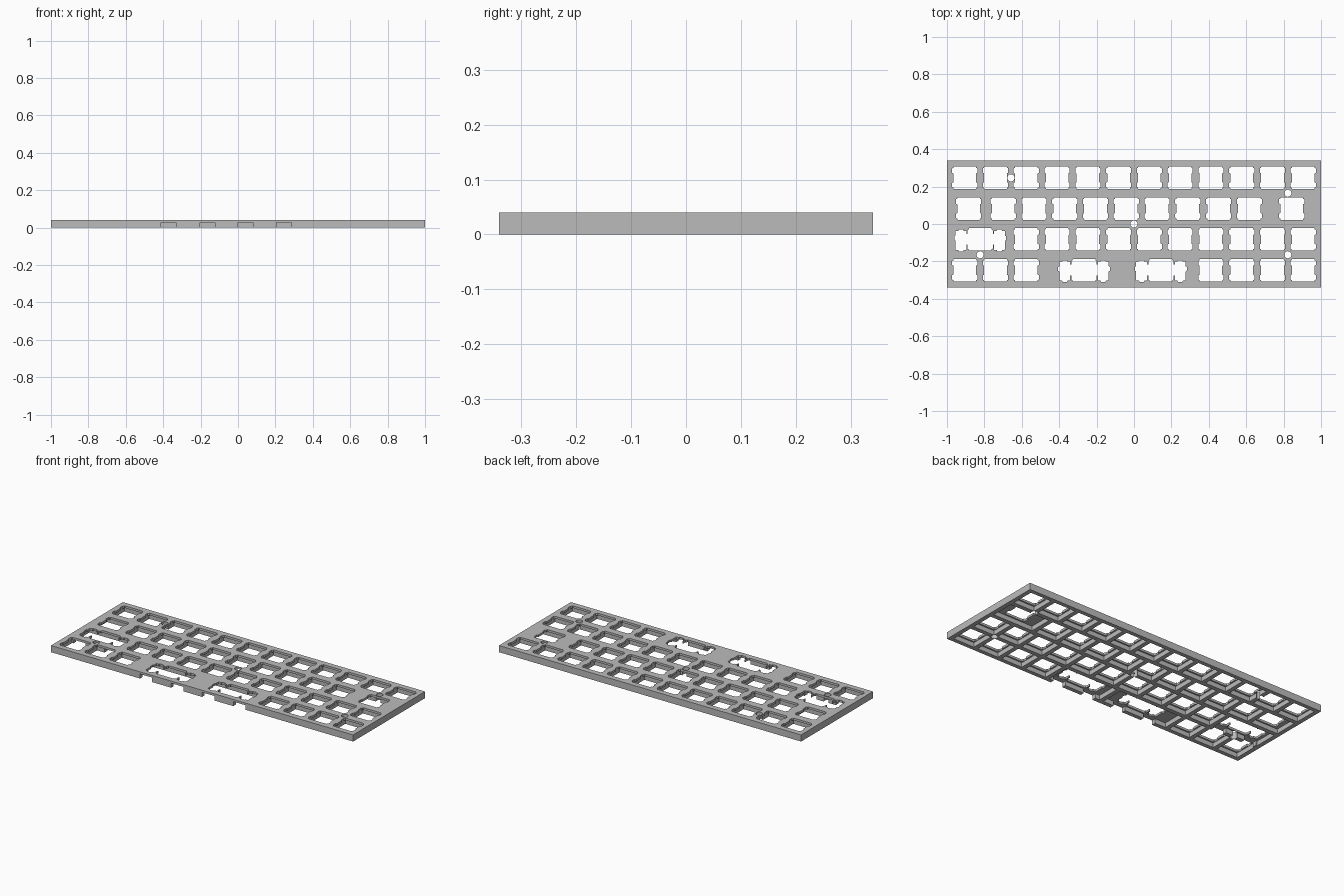
import bpy
import bmesh
import math

cube = bpy.data.objects.get("Cube")
if cube:
    bpy.data.objects.remove(cube, do_unlink=True)

U = 0.1645            # key pitch
MM = U / 19.05        # one millimetre in model units
TOP = 0.04            # full height
FLOOR = 0.027         # underside of the thin sheet
RIB = 3.0 * MM        # rib width between pockets

grey = bpy.data.materials.new("plate grey")
grey.use_nodes = True
grey.diffuse_color = (0.5, 0.5, 0.5, 1)
grey.node_tree.nodes["Principled BSDF"].inputs["Base Color"].default_value = (0.5, 0.5, 0.5, 1)


def prism(bm, pts, z0, z1, fillet=0.0):
    """Upright prism from an outline, with optional rounded corners."""
    verts = [bm.verts.new((x, y, z0)) for x, y in pts]
    face = bm.faces.new(verts)
    ext = bmesh.ops.extrude_face_region(bm, geom=[face])["geom"]
    tops = [g for g in ext if isinstance(g, bmesh.types.BMVert)]
    for v in tops:
        v.co.z = z1
    if fillet:
        uprights = [e for v in tops for e in v.link_edges
                    if abs(e.verts[0].co.z - e.verts[1].co.z) > 0.001]
        bmesh.ops.bevel(bm, geom=uprights, offset=fillet, segments=3,
                        profile=0.5, affect='EDGES')


def box(x0, x1, y0, y1):
    return [(x0, y0), (x1, y0), (x1, y1), (x0, y1)]


def make(name, bm):
    bmesh.ops.recalc_face_normals(bm, faces=bm.faces[:])
    mesh = bpy.data.meshes.new(name)
    bm.to_mesh(mesh)
    bm.free()
    obj = bpy.data.objects.new(name, mesh)
    bpy.context.collection.objects.link(obj)
    return obj


def cut(target, name, bm):
    """Subtract the prisms in bm from the target."""
    cutter = make(name, bm)
    cutter.hide_render = True
    mod = target.modifiers.new(name, 'BOOLEAN')
    mod.operation = 'DIFFERENCE'
    mod.solver = 'EXACT'
    mod.object = cutter
    bpy.context.view_layer.objects.active = target
    bpy.ops.object.modifier_apply(modifier=name)
    bpy.data.objects.remove(cutter, do_unlink=True)


# Key widths in each row, back to front
rows = [
    [1] * 12,
    [1.25] + [1] * 9 + [1.75],
    [2] + [1] * 10,
    [1] * 3 + [2.75, 2.25] + [1] * 4,
]
keys = []
for r, widths in enumerate(rows):
    x = -6.0
    for w in widths:
        keys.append(((x + w / 2) * U, (1.5 - r) * U, w))
        x += w

# Switch opening: square with wider clip notches on both sides
quarter = [(7.8, 2.9), (7.8, 6), (7, 6), (7, 7)]
right = [(7, -7), (7, -6), (7.8, -6), (7.8, -2.9), (7, -2.9), (7, 2.9)] + quarter
right.insert(6, (7, 2.9)) if right[5] != (7, 2.9) else None
switch = right + [(-a, -b) for a, b in right]

# Stabiliser opening: body, foot nub, outer nub and wire channel to the switch
stab = [(8.6, -6.5), (10.4, -6.5), (10.4, -7.4), (13.4, -7.4), (13.4, -6.5),
        (15.3, -6.5), (15.3, -0.6), (16, -0.6), (16, 2.2), (15.3, 2.2),
        (15.3, 5.3), (13.4, 5.3), (13.4, 6.1), (10.4, 6.1), (10.4, 5.3),
        (8.6, 5.3), (8.6, 3.4), (6.5, 3.4), (6.5, -3.2), (8.6, -3.2)]

plate_bm = bmesh.new()
prism(plate_bm, box(-1, 1, -0.34, 0.34), 0, TOP)
plate = make("switch_plate", plate_bm)
plate.data.materials.append(grey)

pockets, slots, holes, stabs, drills = [bmesh.new() for _ in range(5)]
for cx, cy, w in keys:
    hx, hy = (w * U - RIB) / 2, (U - RIB) / 2
    prism(pockets, box(cx - hx, cx + hx, cy - hy, cy + hy), -0.02, FLOOR)
    prism(holes, [(cx + a * MM, cy + b * MM) for a, b in switch], -0.02, TOP + 0.02, 0.38 * MM)
    if w >= 2:
        for side in (-1, 1):
            sx = cx + side * 11.94 * MM
            prism(slots, box(sx - 4.65 * MM, sx + 4.65 * MM, cy - 11.5 * MM, cy - 6 * MM),
                  -0.02, FLOOR)
            prism(stabs, [(cx + side * a * MM, cy + b * MM) for a, b in stab],
                  -0.02, TOP + 0.02, 0.3 * MM)

# Round mounting holes, placed in key pitches
for ux, uy in [(-4, 1.5), (5, 1), (0, 0), (-5, -1), (5, -1)]:
    ring = [(ux * U + 0.019 * math.cos(t * math.pi / 12),
             uy * U + 0.019 * math.sin(t * math.pi / 12)) for t in range(24)]
    prism(drills, ring, -0.02, TOP + 0.02)

for name, bm in [("pockets", pockets), ("front_slots", slots), ("switch_holes", holes),
                 ("stabiliser_holes", stabs), ("mounting_holes", drills)]:
    cut(plate, name, bm)
